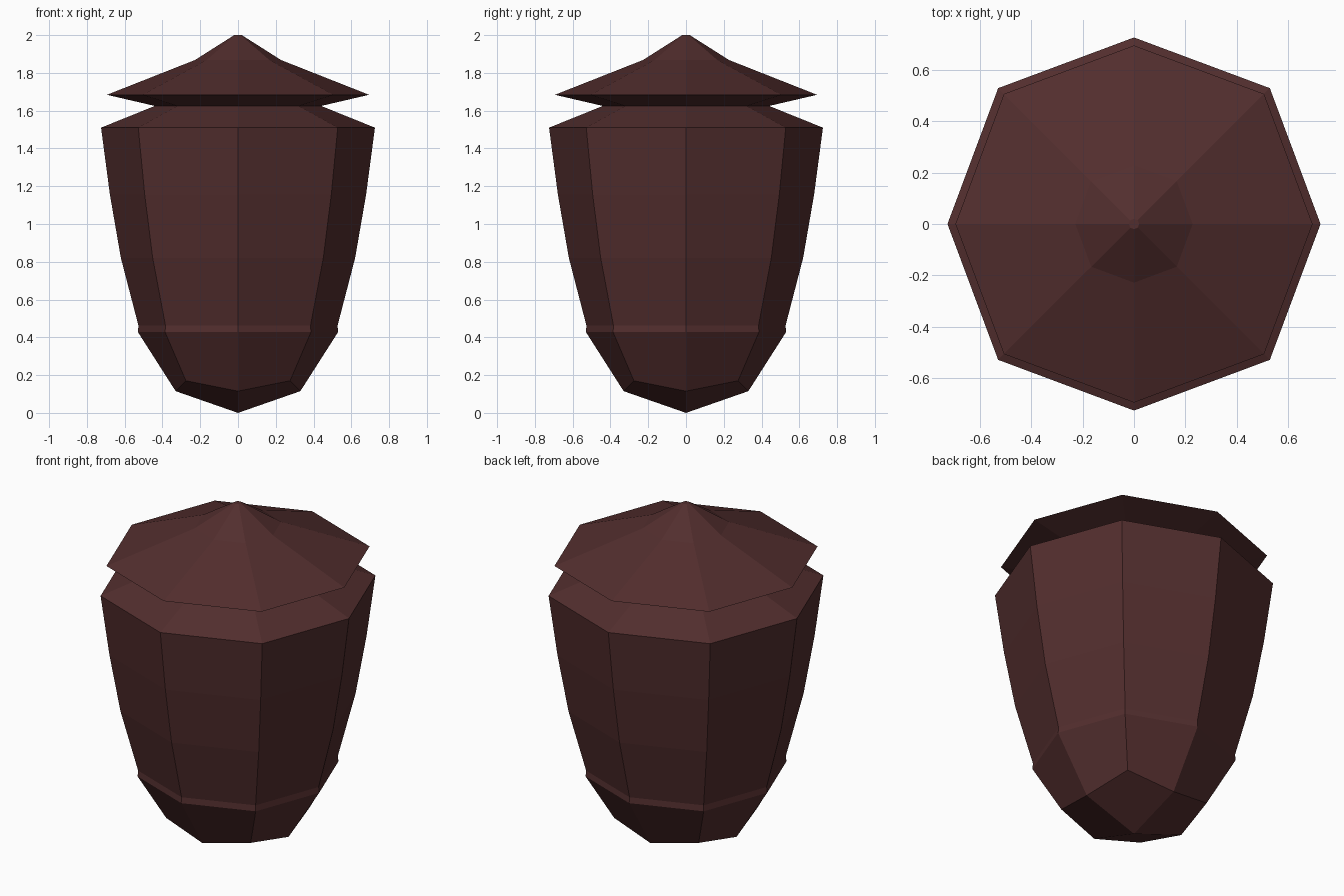
import bpy
import math

if "Cube" in bpy.data.objects:
    bpy.data.objects.remove(bpy.data.objects["Cube"])

mat = bpy.data.materials.new("dark_wood")
mat.diffuse_color = (0.085, 0.027, 0.027, 1)
mat.use_nodes = True
mat.node_tree.nodes["Principled BSDF"].inputs["Base Color"].default_value = mat.diffuse_color

DIAGONAL = 1.03  # diagonal corners sit slightly further out


def ring(r, z, r_diag=None, z_diag=None):
    """Eight points with corners on the axes and the diagonals."""
    pts = []
    for i in range(8):
        a = i * math.pi / 4
        rad, h = r, z
        if i % 2:
            rad = r * DIAGONAL if r_diag is None else r_diag
            h = z if z_diag is None else z_diag
        pts.append((rad * math.cos(a), rad * math.sin(a), h))
    return pts


def loft(name, rings, bottom_point=False, top_cap=False):
    verts = [p for r in rings for p in r]
    faces = []
    for k in range(len(rings) - 1):
        for i in range(8):
            j = (i + 1) % 8
            faces.append((k*8 + i, k*8 + j, k*8 + 8 + j, k*8 + 8 + i))
    if bottom_point:
        # four kite-shaped facets meeting at the foot
        verts.append((0, 0, 0))
        n = len(verts) - 1
        for i in range(0, 8, 2):
            faces.append((n, (i + 2) % 8, i + 1, i))
    if top_cap:
        k = (len(rings) - 1) * 8
        faces.append(tuple(range(k, k + 8)))
    mesh = bpy.data.meshes.new(name)
    mesh.from_pydata(verts, [], faces)
    mesh.materials.append(mat)
    mesh.update()
    ob = bpy.data.objects.new(name, mesh)
    bpy.context.collection.objects.link(ob)
    return ob


# Tapered body with faceted foot and sloping shoulder
body = [ring(0.33, 0.115, 0.39, 0.17)]
body += [ring(r, z) for r, z in (
    (0.53, 0.428), (0.527, 0.462), (0.62, 0.82), (0.678, 1.155),
    (0.725, 1.51), (0.44, 1.625))]
loft("body", body, bottom_point=True)

# Overhanging pointed lid
lid = [ring(r, z) for r, z in (
    (0.44, 1.625), (0.694, 1.684), (0.228, 1.868), (0.02, 2.0))]
loft("lid", lid, top_cap=True)
